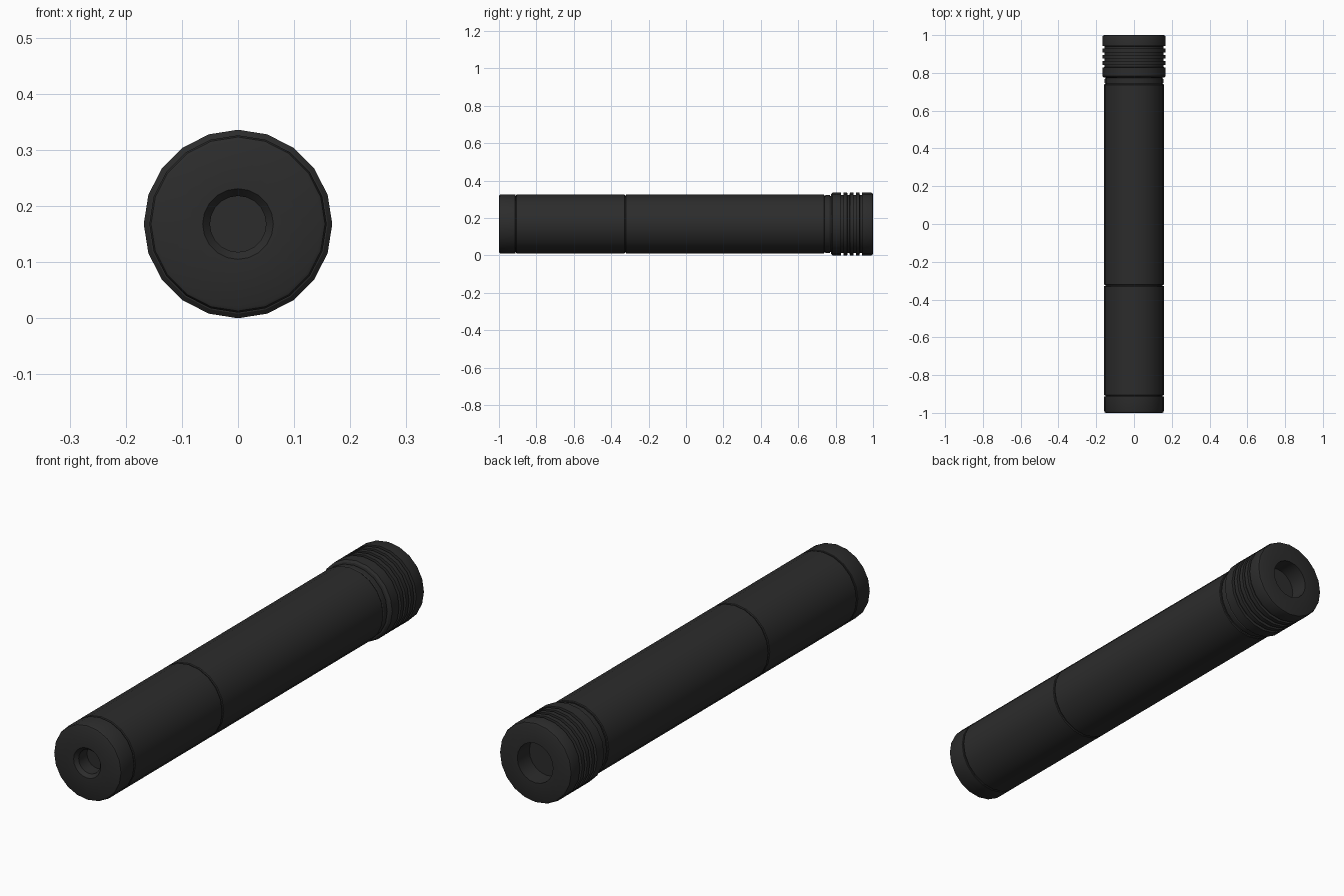
import bpy, bmesh, math

cube = bpy.data.objects.get("Cube")
if cube:
    bpy.data.objects.remove(cube, do_unlink=True)

SIDES = 20
CENTRE_Z = 0.168
BODY_R, RING_R, SEAM_R = 0.158, 0.168, 0.150

black = bpy.data.materials.new("matte black")
black.use_nodes = True
colour = (0.025, 0.025, 0.025, 1)
black.diffuse_color = colour
shader = black.node_tree.nodes["Principled BSDF"]
shader.inputs["Base Color"].default_value = colour
shader.inputs["Roughness"].default_value = 0.6


def lathe(name, profile, cap_start=False, cap_end=False):
    """Spin (y, radius) points about the long axis."""
    bm = bmesh.new()
    rings = []
    for y, r in profile:
        angles = [2 * math.pi * k / SIDES for k in range(SIDES)]
        rings.append([bm.verts.new((r * math.sin(a), y, r * math.cos(a))) for a in angles])
    for a, b in zip(rings, rings[1:]):
        for k in range(SIDES):
            n = (k + 1) % SIDES
            bm.faces.new((a[k], a[n], b[n], b[k]))
    if cap_start:
        bm.faces.new(rings[0][::-1])
    if cap_end:
        bm.faces.new(rings[-1])
    mesh = bpy.data.meshes.new(name)
    bm.to_mesh(mesh)
    bm.free()
    mesh.materials.append(black)
    obj = bpy.data.objects.new(name, mesh)
    obj.location.z = CENTRE_Z
    bpy.context.collection.objects.link(obj)
    bpy.ops.object.select_all(action='DESELECT')
    obj.select_set(True)
    bpy.context.view_layer.objects.active = obj
    bpy.ops.object.shade_smooth_by_angle(angle=math.radians(30))
    return obj


def sleeve(y0, y1, bevel=0.003, gap=0.002):
    """Bevelled tube profile that dips to the seam radius at both ends."""
    return [(y0, SEAM_R), (y0 + gap, SEAM_R), (y0 + gap, BODY_R - bevel),
            (y0 + gap + bevel, BODY_R), (y1 - gap - bevel, BODY_R),
            (y1 - gap, BODY_R - bevel), (y1 - gap, SEAM_R), (y1, SEAM_R)]


# Front cap with chamfered bore
lathe("front_cap", [(-0.93, 0.05), (-0.985, 0.05), (-1.0, 0.063), (-1.0, 0.149),
                    (-0.997, 0.155), (-0.99, BODY_R), (-0.914, BODY_R),
                    (-0.912, 0.156), (-0.912, SEAM_R), (-0.91, SEAM_R)], cap_start=True)

# Main tube in two sections
lathe("front_tube", sleeve(-0.91, -0.325))
lathe("rear_tube", sleeve(-0.325, 0.742))

# Narrow neck ring between the tube and the collar
lathe("neck_ring", [(0.742, SEAM_R), (0.744, SEAM_R), (0.744, 0.153), (0.747, 0.155),
                    (0.768, 0.155), (0.771, 0.153), (0.771, SEAM_R), (0.774, SEAM_R)])

# Ribbed rear collar with a socket
collar = [(0.774, SEAM_R), (0.776, 0.160), (0.783, RING_R)]
for y in (0.836, 0.869, 0.902, 0.935):
    collar += [(y - 0.007, RING_R), (y - 0.006, 0.156), (y + 0.006, 0.156), (y + 0.007, RING_R)]
collar += [(0.99, RING_R), (0.997, 0.165), (1.0, 0.158), (1.0, 0.083), (0.92, 0.083)]
lathe("rear_collar", collar, cap_end=True)
